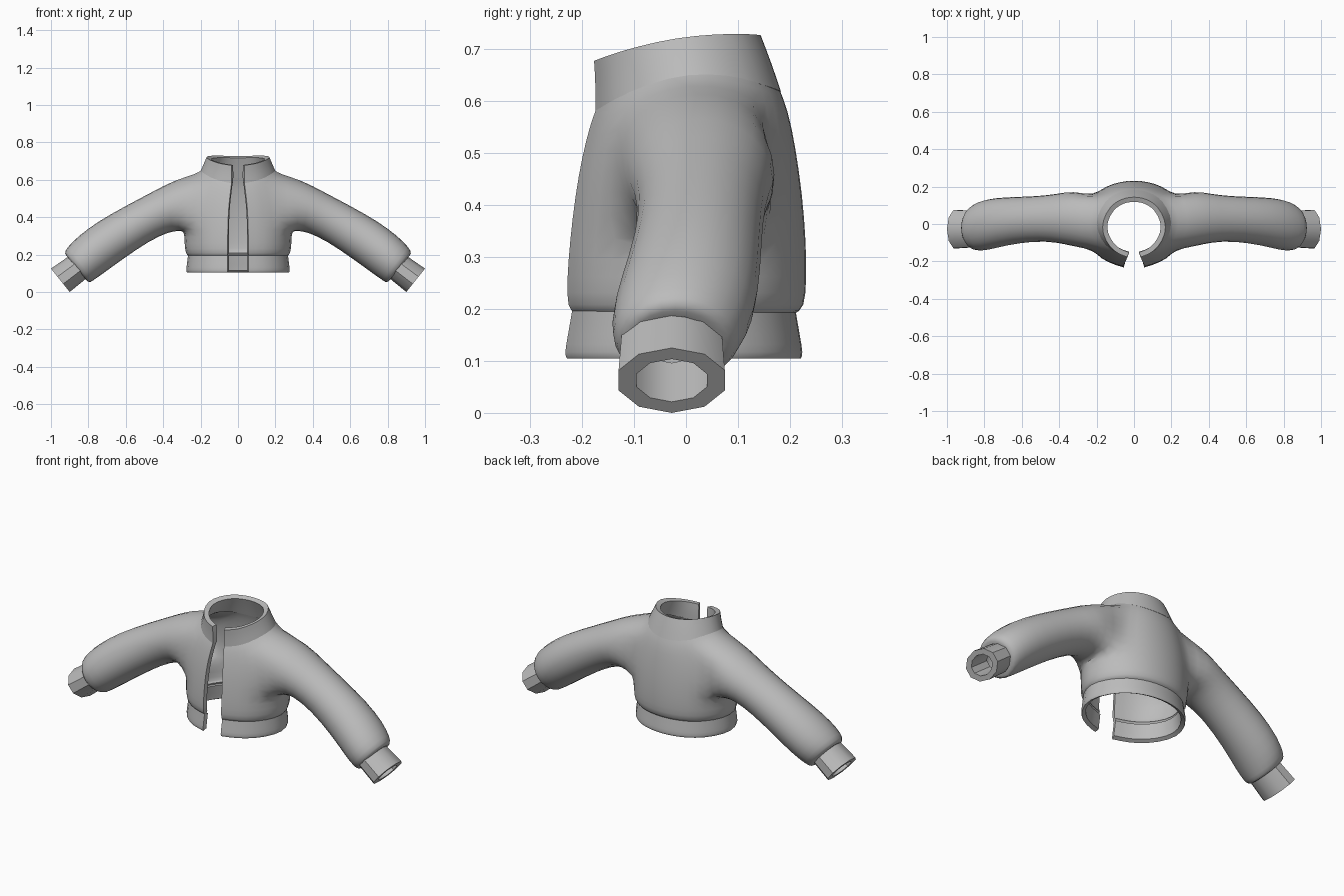
import bpy, bmesh, math
from mathutils import Vector

if "Cube" in bpy.data.objects:
    bpy.data.objects.remove(bpy.data.objects["Cube"])

fabric = bpy.data.materials.new("grey fabric")
fabric.diffuse_color = (0.5, 0.5, 0.5, 1)
fabric.use_nodes = True
fabric.node_tree.nodes["Principled BSDF"].inputs["Base Color"].default_value = fabric.diffuse_color

ANGLES = [-62, -42, -13, 13, 42, 60, 75, 90]   # columns from front opening to back seam


def finish(name, bm, thickness=0.0, subdiv=0):
    mesh = bpy.data.meshes.new(name)
    bm.to_mesh(mesh)
    bm.free()
    mesh.materials.append(fabric)
    ob = bpy.data.objects.new(name, mesh)
    bpy.context.collection.objects.link(ob)
    mir = ob.modifiers.new("mirror", 'MIRROR')
    mir.merge_threshold = 0.0005
    if subdiv:
        sub = ob.modifiers.new("smooth", 'SUBSURF')
        sub.levels = sub.render_levels = subdiv
        sub.boundary_smooth = 'PRESERVE_CORNERS'
    if thickness:
        sol = ob.modifiers.new("cloth", 'SOLIDIFY')
        sol.thickness = thickness
        sol.offset = -1
    bpy.ops.object.select_all(action='DESELECT')
    ob.select_set(True)
    bpy.context.view_layer.objects.active = ob
    bpy.ops.object.convert(target='MESH')
    bpy.ops.object.shade_smooth_by_angle(angle=math.radians(40))
    return ob


def half_shell(bm, rows, hole=None):
    """Right half of an open-fronted band.
    Row: z front, z side, z back, half width, y front, y back, half opening."""
    grid = []
    for zf, zm, zb, rx, yf, yb, gap in rows:
        yc, ry, rx = (yf + yb) / 2, (yb - yf) / 2 * 1.015, rx * 1.025
        ring = []
        for a in [-math.acos(gap / rx)] + [math.radians(d) for d in ANGLES]:
            s = math.sin(a)
            x = 0.0 if a > 1.57 else rx * math.cos(a)
            z = zm + (zb - zf) / 2 * s + ((zb + zf) / 2 - zm) * s * s
            ring.append(bm.verts.new((x, yc + ry * s, z)))
        grid.append(ring)
    for r in range(len(grid) - 1):
        for c in range(len(ANGLES)):
            if hole and hole[0] <= r < hole[1] and hole[2] <= c < hole[3]:
                continue
            bm.faces.new((grid[r][c], grid[r][c + 1], grid[r + 1][c + 1], grid[r + 1][c]))
    return grid


def tube_ring(bm, top, bottom, yf, yb, n, start, grow=1.0):
    """Oval ring whose highest and lowest points are given as (x, z)."""
    t, b = Vector(top), Vector(bottom)
    mid, half = (t + b) / 2, (t - b) / 2 * grow
    ring = []
    for i in range(n):
        p = math.radians(start + 360 * i / n)
        q = mid + half * math.sin(p)
        ring.append(bm.verts.new((q.x, (yf + yb) / 2 + (yb - yf) / 2 * grow * math.cos(p), q.y)))
    return ring


def bridge(bm, a, b):
    n = len(a)
    for i in range(n):
        j = (i + 1) % n
        bm.faces.new((a[i], a[j], b[j], b[i]))


# Body and sleeves: one continuous cloth, sleeve grown out of a 3 x 3 armhole
bm = bmesh.new()
R0, R1, C0, C1 = 3, 6, 2, 5
g = half_shell(bm, [
    (.19, .19, .19, .265, -.212, .206, .055),
    (.20, .20, .20, .282, -.230, .228, .055),
    (.26, .26, .26, .290, -.229, .231, .055),
    (.33, .33, .33, .288, -.224, .230, .055),
    (.42, .43, .42, .285, -.213, .223, .052),
    (.49, .53, .51, .265, -.200, .210, .046),
    (.55, .635, .58, .225, -.185, .196, .038),
    (.585, .655, .625, .198, -.172, .178, .034),
], (R0, R1, C0, C1))
loop = ([g[R0][c] for c in range(C0, C1)] + [g[r][C1] for r in range(R0, R1)]
        + [g[R1][c] for c in range(C1, C0, -1)] + [g[r][C0] for r in range(R1, R0, -1)])
for top, bottom, yf, yb in [
    ((.34, .600), (.32, .325), -.120, .180),
    ((.46, .535), (.37, .320), -.098, .160),
    ((.60, .462), (.47, .275), -.092, .148),
    ((.75, .378), (.62, .172), -.115, .145),
    ((.855, .300), (.72, .098), -.143, .135),
    ((.918, .235), (.778, .058), -.145, .108),
    ((.930, .207), (.796, .047), -.125, .085),
    ((.910, .187), (.814, .067), -.105, .060),
]:
    ring = tube_ring(bm, top, bottom, yf, yb, 12, -135, 1.035)
    bridge(bm, loop, ring)
    loop = ring
finish("body_and_sleeves", bm, 0.022, 1)

# Collar: tilted stand-up band
bm = bmesh.new()
half_shell(bm, [
    (.580, .648, .618, .203, -.174, .182, .034),
    (.630, .690, .675, .184, -.174, .163, .033),
    (.676, .722, .727, .170, -.178, .143, .036),
])
finish("collar", bm, 0.027, 1)

# Waistband below the hem
bm = bmesh.new()
half_shell(bm, [
    (.105, .105, .105, .276, -.230, .220, .055),
    (.112, .112, .112, .281, -.235, .225, .055),
    (.150, .150, .150, .276, -.228, .218, .055),
    (.198, .198, .198, .270, -.220, .210, .055),
])
finish("waistband", bm, 0.022, 1)

# Cuffs: thick faceted rings at the sleeve ends
bm = bmesh.new()
END = ((1.0, .125), (.90, 0.0))
DEEP = ((.90, .20), (.80, .075))
rings = [tube_ring(bm, t, b, -.135, .08, 10, 90, s)
         for (t, b), s in ((DEEP, .66), (END, .66), (END, 1.0), (DEEP, .94))]
for i in range(4):
    bridge(bm, rings[i], rings[(i + 1) % 4])
bmesh.ops.recalc_face_normals(bm, faces=bm.faces)
finish("cuffs", bm)
